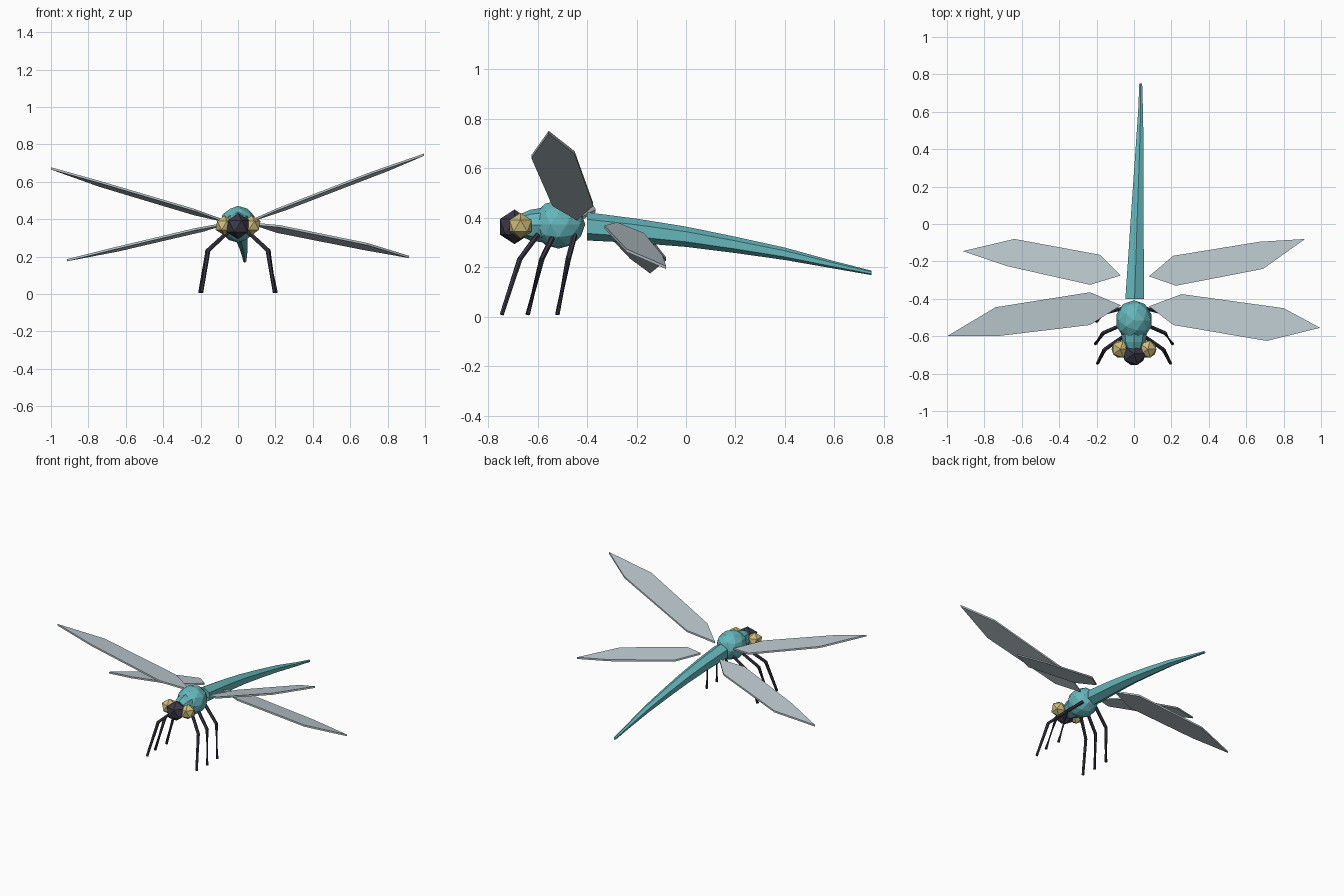
import bpy
import bmesh
import math
from mathutils import Vector

if "Cube" in bpy.data.objects:
    bpy.data.objects.remove(bpy.data.objects["Cube"])


def material(name, rgb):
    m = bpy.data.materials.new(name)
    m.diffuse_color = (*rgb, 1)
    m.use_nodes = True
    m.node_tree.nodes["Principled BSDF"].inputs["Base Color"].default_value = m.diffuse_color
    return m


TEAL = material("teal", (0.13, 0.47, 0.50))
DARK = material("dark_violet", (0.045, 0.04, 0.065))
GOLD = material("pale_gold", (0.62, 0.50, 0.20))
WING = material("pale_grey", (0.50, 0.58, 0.62))


def make_object(name, bm, mat):
    bmesh.ops.recalc_face_normals(bm, faces=bm.faces[:])
    mesh = bpy.data.meshes.new(name)
    bm.to_mesh(mesh)
    bm.free()
    mesh.materials.append(mat)
    ob = bpy.data.objects.new(name, mesh)
    bpy.context.collection.objects.link(ob)
    return ob


def ball(name, centre, size, level, mat):
    bm = bmesh.new()
    bmesh.ops.create_icosphere(bm, subdivisions=level, radius=1)
    for v in bm.verts:
        v.co = Vector(centre) + Vector(a * b for a, b in zip(v.co, size))
    return make_object(name, bm, mat)


def tube(name, path, radii, sides, mat, axis=None):
    """Loft polygon rings along a path; the ring plane follows the path unless axis is set."""
    bm = bmesh.new()
    pts = [Vector(p) for p in path]
    rings = []
    for i, p in enumerate(pts):
        d = axis or (pts[min(i + 1, len(pts) - 1)] - pts[max(i - 1, 0)]).normalized()
        side = d.cross(Vector((0, 0, 1))) if abs(d.z) < 0.95 else d.cross(Vector((0, 1, 0)))
        side.normalize()
        up = side.cross(d)
        angles = [2 * math.pi * k / sides for k in range(sides)]
        rings.append([bm.verts.new(p + radii[i] * (up * math.cos(a) + side * math.sin(a)))
                      for a in angles])
    for r0, r1 in zip(rings, rings[1:]):
        for k in range(sides):
            n = (k + 1) % sides
            bm.faces.new((r0[k], r0[n], r1[n], r1[k]))
    bm.faces.new(rings[0])
    bm.faces.new(rings[-1])
    return make_object(name, bm, mat)


def wing(name, outline, root, slope, tilt):
    """Thin plate over a plan outline, on a plane rising outward by slope and along y by tilt."""
    bm = bmesh.new()
    x0, y0, z0 = root
    layers = []
    for dz in (-0.006, 0.006):
        layers.append([bm.verts.new((x, y, z0 + slope * (abs(x) - x0) + tilt * (y - y0) + dz))
                       for x, y in outline])
    low, high = layers
    bm.faces.new(low)
    bm.faces.new(high)
    for k in range(len(low)):
        n = (k + 1) % len(low)
        bm.faces.new((low[k], low[n], high[n], high[k]))
    return make_object(name, bm, WING)


# Thorax, neck and head
ball("thorax", (0, -0.515, 0.373), (0.098, 0.108, 0.098), 2, TEAL)
tube("neck", [(0, -0.58, 0.37), (0, -0.63, 0.37), (0, -0.68, 0.37)],
     [0.07, 0.062, 0.04], 8, TEAL)
ball("head", (0, -0.693, 0.363), (0.07, 0.07, 0.07), 1, DARK)
for s, label in ((-1, "left"), (1, "right")):
    ball("eye_" + label, (s * 0.073, -0.669, 0.367), (0.053, 0.053, 0.053), 1, GOLD)

# Long tapering abdomen, drooping to the rear
tube("abdomen",
     [(0.003, -0.40, 0.365), (0.010, -0.20, 0.347), (0.016, 0.0, 0.323),
      (0.023, 0.2, 0.290), (0.030, 0.4, 0.254), (0.035, 0.6, 0.209), (0.036, 0.75, 0.177)],
     [0.057, 0.049, 0.041, 0.033, 0.025, 0.015, 0.009], 6, TEAL, Vector((0, 1, 0)))

# Three pairs of bent legs
LEGS = {
    "front_leg": [(0.055, -0.60, 0.33), (0.158, -0.672, 0.232), (0.195, -0.745, 0.008)],
    "middle_leg": [(0.055, -0.535, 0.33), (0.165, -0.583, 0.232), (0.205, -0.64, 0.008)],
    "rear_leg": [(0.055, -0.45, 0.33), (0.163, -0.476, 0.232), (0.2, -0.52, 0.008)],
}
for part, path in LEGS.items():
    for s, label in ((-1, "left"), (1, "right")):
        tube(part + "_" + label, [(s * x, y, z) for x, y, z in path],
             [0.011, 0.011, 0.009], 6, DARK)

# Four wings, each held at its own angle
wing("front_wing_right",
     [(0.08, -0.44), (0.255, -0.375), (0.80, -0.45), (0.995, -0.555), (0.71, -0.625),
      (0.21, -0.54)], (0.08, -0.44, 0.395), 0.37, -0.1)
wing("front_wing_left",
     [(-0.07, -0.435), (-0.235, -0.365), (-0.74, -0.445), (-1.0, -0.60), (-0.735, -0.60),
      (-0.235, -0.54)], (0.07, -0.435, 0.39), 0.28, -0.13)
wing("rear_wing_right",
     [(0.08, -0.28), (0.21, -0.17), (0.67, -0.095), (0.915, -0.08), (0.69, -0.24),
      (0.225, -0.33)], (0.08, -0.25, 0.37), -0.165, -0.2)
wing("rear_wing_left",
     [(-0.07, -0.275), (-0.18, -0.165), (-0.64, -0.08), (-0.915, -0.145), (-0.68, -0.225),
      (-0.235, -0.325)], (0.07, -0.25, 0.373), -0.215, -0.1)
